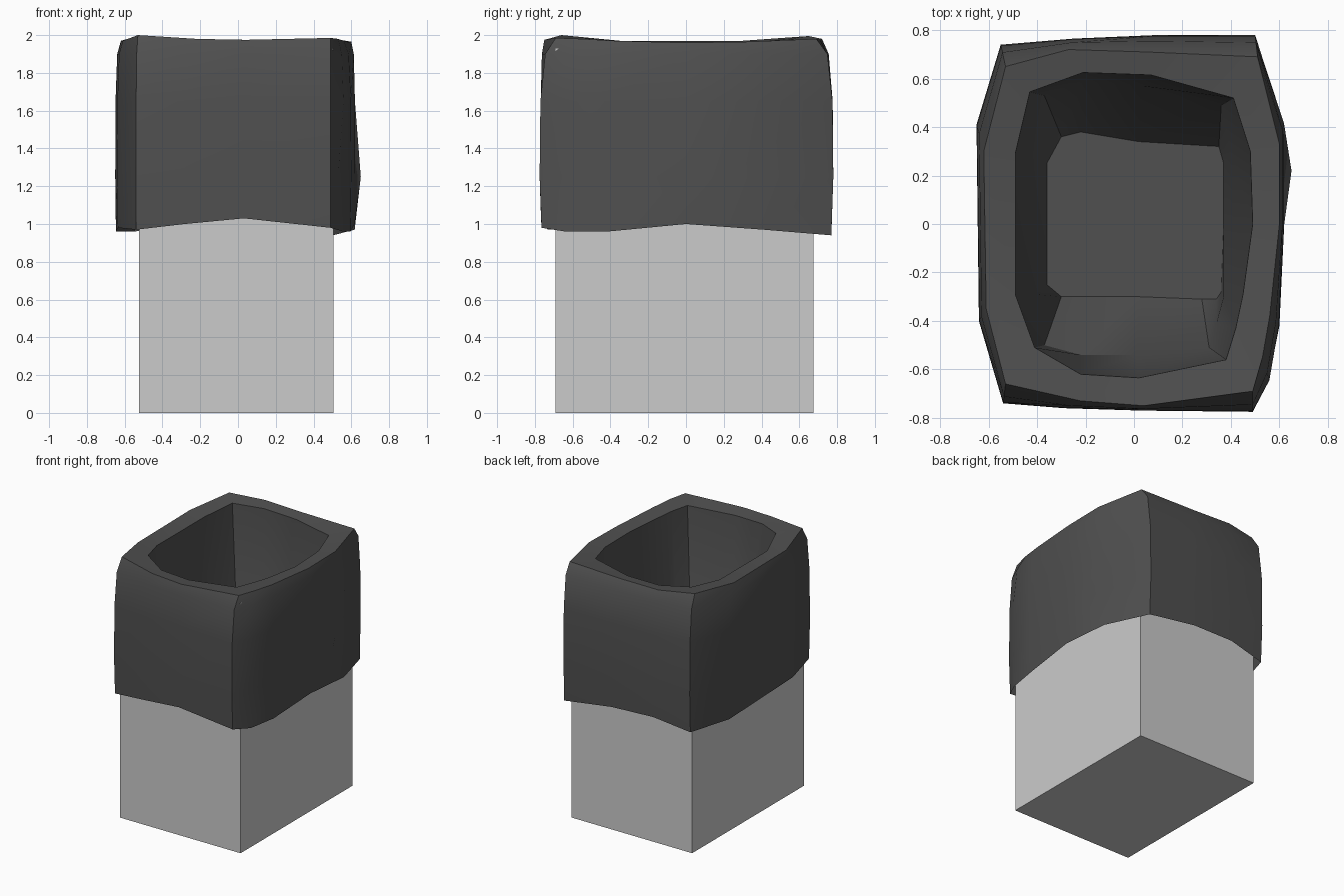
import bpy, bmesh, math

if "Cube" in bpy.data.objects:
    bpy.data.objects.remove(bpy.data.objects["Cube"])

# Plan outlines, counter-clockwise from the front-left corner
OUTER = [(-.54, -.74), (-.29, -.76), (.03, -.77), (.49, -.775), (.56, -.65), (.6, -.42), (.62, 0),
         (.62, .42), (.5, .78), (.1, .78), (-.25, .765), (-.55, .74), (-.65, .41), (-.64, -.4)]
RIM = [(-.53, -.66), (-.22, -.73), (.04, -.75), (.49, -.69), (.53, -.55), (.56, -.38), (.6, 0),
       (.6, .33), (.51, .69), (.05, .71), (-.27, .72), (-.53, .65), (-.62, .3), (-.61, -.35)]
MOUTH = [(-.41, -.51), (-.22, -.62), (.02, -.635), (.38, -.56), (.42, -.43), (.45, -.29), (.49, 0),
         (.48, .3), (.41, .52), (.07, .615), (-.21, .625), (-.43, .545), (-.49, .29), (-.49, -.29)]
LINING = [(-.37, -.5), (-.22, -.54), (.01, -.54), (.31, -.51), (.34, -.41), (.37, -.3), (.41, 0),
          (.4, .3), (.36, .49), (.03, .57), (-.21, .59), (-.37, .53), (-.42, .29), (-.41, -.29)]
FLOOR = [(-.3, -.3), (-.22, -.3), (.02, -.3), (.28, -.31), (.34, -.31), (.36, -.28), (.37, 0),
         (.37, .25), (.35, .32), (.02, .34), (-.22, .38), (-.3, .36), (-.36, .25), (-.36, -.25)]
HEM_Z = [.97, 1.0, 1.03, .98, .96, .96, 1.0, .97, .94, 1.0, 1.01, .96, .96, .98]
RIM_Z = [2.0, 1.98, 1.975, 1.985, 1.98, 1.97, 1.96, 1.965, 1.98, 1.975, 1.98, 1.995, 1.97, 1.97]
N = len(OUTER)


def mix(a, b, t):
    return [(p[0] + (q[0] - p[0]) * t, p[1] + (q[1] - p[1]) * t) for p, q in zip(a, b)]


def make_object(name, bm):
    mesh = bpy.data.meshes.new(name)
    bm.to_mesh(mesh)
    bm.free()
    ob = bpy.data.objects.new(name, mesh)
    bpy.context.collection.objects.link(ob)
    return ob


# Open rectangular bin
bm = bmesh.new()
bmesh.ops.create_cube(bm, size=1)
for v in bm.verts:
    v.co = (-.01 + v.co.x * 1.03, -.0075 + v.co.y * 1.365, (v.co.z + .5) * 1.93)
bmesh.ops.delete(bm, geom=[f for f in bm.faces if f.normal.z > .9], context='FACES')
make_object("bin", bm)

# Bag folded over the bin: hem, outside, rim, lining, floor
bm = bmesh.new()
waist = list(OUTER)
waist[7] = (.65, .22)
waist[4] = (.53, -.68)
rings = [(mix(OUTER, RIM, .12), HEM_Z),
         (waist, [1.25] * N),
         (mix(OUTER, RIM, .05), [1.65] * N),
         (mix(OUTER, RIM, .35), [1.9] * N),
         (RIM, RIM_Z),
         (MOUTH, [z - .015 for z in RIM_Z]),
         (LINING, [.8] * N),
         (FLOOR, [.45] * N)]
loops = [[bm.verts.new((p[0], p[1], z)) for p, z in zip(pts, zs)] for pts, zs in rings]
for a, b in zip(loops, loops[1:]):
    for i in range(N):
        j = (i + 1) % N
        bm.faces.new((a[i], a[j], b[j], b[i]))
bm.faces.new(loops[-1])
bag = make_object("bag", bm)

mat = bpy.data.materials.new("dark_plastic")
mat.diffuse_color = (.08, .08, .08, 1)
mat.use_nodes = True
mat.node_tree.nodes["Principled BSDF"].inputs["Base Color"].default_value = mat.diffuse_color
bag.data.materials.append(mat)

bpy.context.view_layer.objects.active = bag
bag.select_set(True)
bpy.ops.object.shade_smooth_by_angle(angle=math.radians(30))
